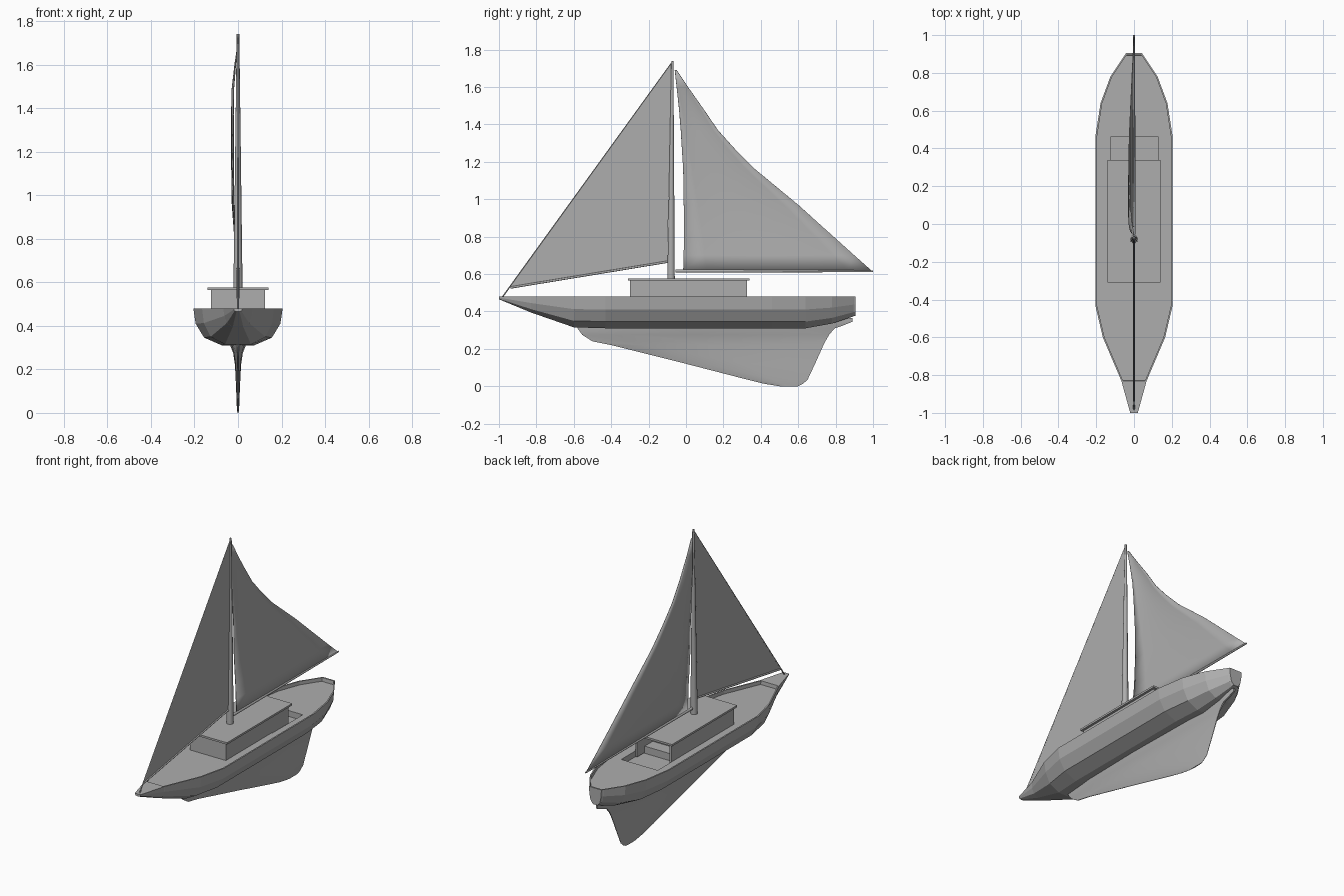
import bpy, bmesh, math
from mathutils import Vector

if "Cube" in bpy.data.objects:
    bpy.data.objects.remove(bpy.data.objects["Cube"], do_unlink=True)

grey = bpy.data.materials.new("plain grey")
grey.use_nodes = True
grey.diffuse_color = (0.42, 0.42, 0.42, 1)
grey.node_tree.nodes["Principled BSDF"].inputs["Base Color"].default_value = grey.diffuse_color


def finish(bm, name, smooth=None):
    bmesh.ops.remove_doubles(bm, verts=bm.verts, dist=1e-5)
    bmesh.ops.recalc_face_normals(bm, faces=bm.faces)
    mesh = bpy.data.meshes.new(name)
    bm.to_mesh(mesh)
    bm.free()
    mesh.materials.append(grey)
    ob = bpy.data.objects.new(name, mesh)
    bpy.context.collection.objects.link(ob)
    if smooth:
        bpy.ops.object.select_all(action="DESELECT")
        ob.select_set(True)
        bpy.context.view_layer.objects.active = ob
        bpy.ops.object.shade_smooth_by_angle(angle=math.radians(smooth))
    return ob


def loft(name, rings, solid=True, smooth=None):
    bm = bmesh.new()
    rows = [[bm.verts.new(p) for p in ring] for ring in rings]
    n = len(rows[0])
    for a, b in zip(rows, rows[1:]):
        for i in range(n if solid else n - 1):
            j = (i + 1) % n
            bm.faces.new((a[i], a[j], b[j], b[i]))
    if solid:
        bm.faces.new(rows[0])
        bm.faces.new(rows[-1])
    return finish(bm, name, smooth)


def box(name, x0, x1, y0, y1, z0, z1):
    return loft(name, [[(x0, y0, z), (x1, y0, z), (x1, y1, z), (x0, y1, z)] for z in (z0, z1)])


def spar(name, start, end, r0, r1, sides=10):
    a, b = Vector(start), Vector(end)
    turn = (b - a).to_track_quat("Z", "Y")
    rings = []
    for centre, r in ((a, r0), (b, r1)):
        rings.append([centre + turn @ Vector((r * math.cos(t), r * math.sin(t), 0))
                      for t in (2 * math.pi * i / sides for i in range(sides))])
    return loft(name, rings, smooth=40)


# Hull with bulwark and sunken deck: station y, half width, bottom, deck height
RIM, DECK = 0.48, 0.457
stations = [
    (-1.0, 0.02, 0.465, RIM), (-0.83, 0.067, 0.395, RIM), (-0.828, 0.068, 0.394, DECK),
    (-0.6, 0.165, 0.315, DECK), (-0.43, 0.205, 0.31, DECK), (0.46, 0.205, 0.31, DECK),
    (0.64, 0.177, 0.31, DECK), (0.78, 0.125, 0.335, DECK), (0.893, 0.05, 0.373, DECK),
    (0.895, 0.048, 0.374, RIM), (0.905, 0.043, 0.376, RIM)]
section = [(0, 1), (0.36, 1), (0.76, 0.79), (0.95, 0.41), (1, 0)]
rings = []
for y, w, bottom, deck in stations:
    half = [(w * fx, y, RIM + (bottom - RIM) * fz) for fx, fz in section]
    half += [(w - 0.009, y, RIM), (w - 0.009, y, deck), (0, y, deck)]
    rings.append(half + [(-x, y, z) for x, y, z in half[-2:0:-1]])
hull = loft("hull", rings)

# Cockpit well cut into the deck
well = box("well_cutter", -0.125, 0.13, 0.16, 0.46, 0.42, 0.53)
cut = hull.modifiers.new("well", "BOOLEAN")
cut.operation, cut.solver, cut.object = "DIFFERENCE", "EXACT", well
bpy.context.view_layer.update()
carved = bpy.data.meshes.new_from_object(
    hull.evaluated_get(bpy.context.evaluated_depsgraph_get()))
hull.modifiers.clear()
hull.data = carved
bpy.data.objects.remove(well, do_unlink=True)

# Keel fin: height, leading y, trailing y, half thickness
levels = [
    (0.365, -0.45, 0.89, 0.036), (0.345, -0.5, 0.89, 0.036), (0.325, -0.58, 0.84, 0.036),
    (0.31, -0.58, 0.795, 0.036), (0.275, -0.555, 0.765, 0.022), (0.24, -0.5, 0.745, 0.017),
    (0.22, -0.4, 0.735, 0.014), (0.12, 0.0, 0.69, 0.009), (0.035, 0.33, 0.65, 0.006),
    (0.013, 0.42, 0.625, 0.004), (0.0, 0.5, 0.6, 0.003)]
rings = []
for z, y0, y1, w in levels:
    side = [(w * f, y0 + (y1 - y0) * t, z)
            for t, f in ((0, 0.15), (0.15, 0.8), (0.45, 1), (0.8, 0.75), (1, 0.15))]
    rings.append(side + [(-x, y, z) for x, y, z in reversed(side)])
loft("keel", rings, smooth=25)

# Cabin, open towards the cockpit
for side, s in (("left", 1), ("right", -1)):
    box("cabin_wall_" + side, s * 0.113, s * 0.125, -0.295, 0.325, 0.425, 0.567)
box("cabin_front", -0.125, 0.125, -0.3, -0.288, 0.45, 0.567)
box("cabin_bulkhead", -0.114, 0.114, 0.16, 0.17, 0.42, 0.567)
box("cabin_step", -0.114, 0.114, 0.169, 0.25, 0.42, 0.465)
box("cabin_roof", -0.14, 0.14, -0.31, 0.34, 0.565, 0.577)

# Mast, boom, jib spar and forestay
spar("mast", (0, -0.08, 0.57), (0, -0.073, 1.74), 0.021, 0.006)
spar("boom", (0, -0.055, 0.616), (0, 1.0, 0.615), 0.009, 0.005)
spar("jib_spar", (0, -0.94, 0.527), (0, -0.1, 0.665), 0.006, 0.006)
spar("forestay", (0, -0.985, 0.472), (0, -0.073, 1.735), 0.004, 0.003, 6)

# Mainsail: height, luff y, leech y, belly
rows = [
    (0.62, -0.015, 0.99, 0.0), (0.7, -0.013, 0.9, 0.25), (0.79, -0.01, 0.8, 0.5),
    (0.97, -0.012, 0.6, 0.93), (1.16, -0.015, 0.37, 1.0), (1.27, -0.022, 0.26, 1.0),
    (1.37, -0.028, 0.17, 1.0), (1.48, -0.037, 0.095, 0.95), (1.6, -0.05, 0.01, 0.5),
    (1.69, -0.06, -0.05, 0.05)]
sheet = []
for z, y0, y1, belly in rows:
    sheet.append([(-0.03 * belly * (0.7 + 1.2 * t * (1 - t)), y0 + (y1 - y0) * t, z)
                  for t in (i / 8 for i in range(9))])
mainsail = loft("mainsail", sheet, solid=False, smooth=40)

# Jib
bm = bmesh.new()
bm.faces.new([bm.verts.new(p) for p in
              ((0, -0.943, 0.527), (0, -0.1, 0.665), (0, -0.076, 1.735))])
jib = finish(bm, "jib")
for sail in (mainsail, jib):
    thick = sail.modifiers.new("cloth", "SOLIDIFY")
    thick.thickness, thick.offset = 0.003, 0
